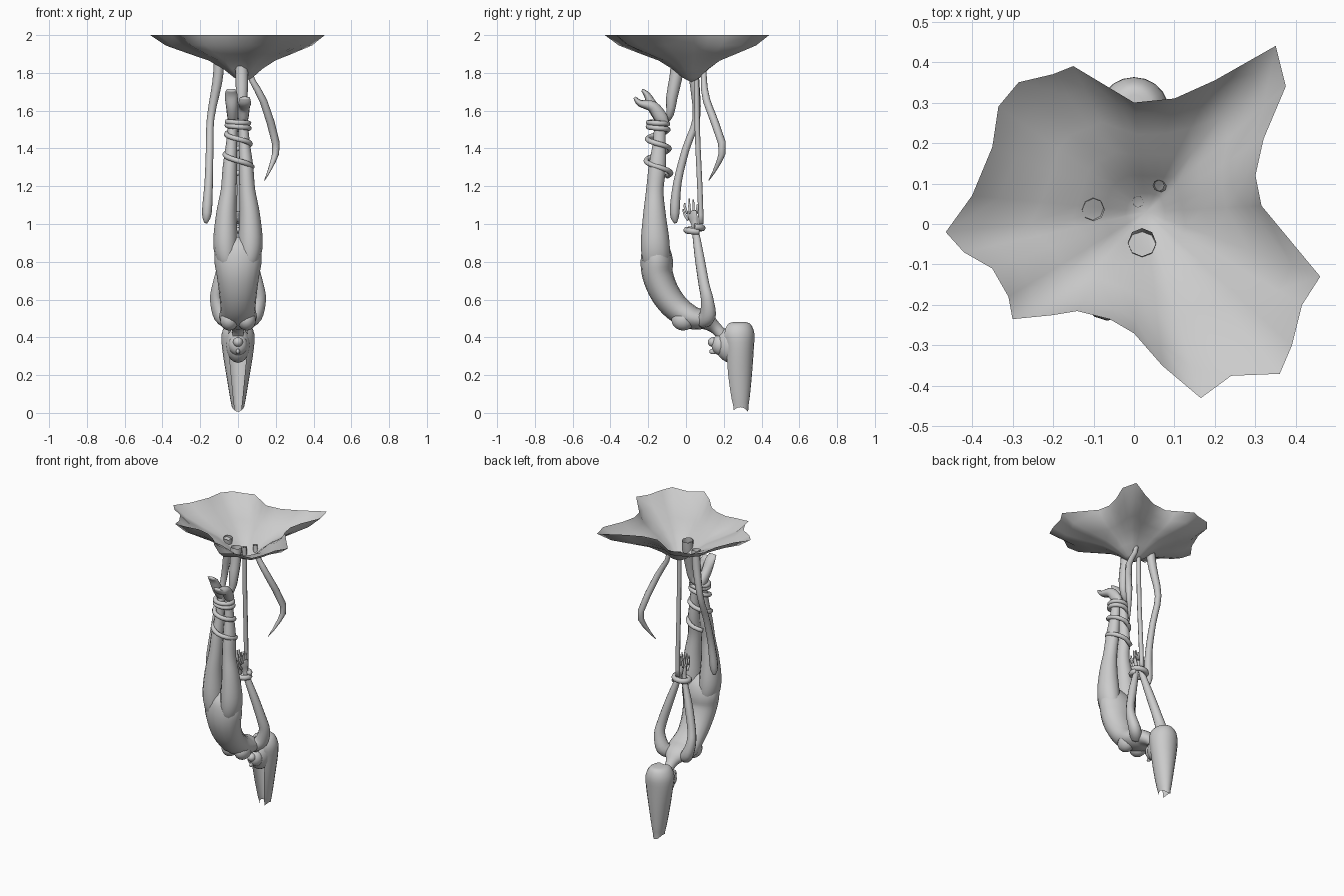
import bpy, bmesh, math
from mathutils import Vector


def smooth_path(pts, steps):
    """Catmull-Rom through points of any dimension."""
    out = []
    n = len(pts)
    for i in range(n - 1):
        a, b, c, d = pts[max(i - 1, 0)], pts[i], pts[i + 1], pts[min(i + 2, n - 1)]
        for k in range(steps):
            t = k / steps
            out.append([0.5 * (2 * q + (r - p) * t + (2 * p - 5 * q + 4 * r - s) * t * t
                               + (3 * q - p - 3 * r + s) * t ** 3)
                        for p, q, r, s in zip(a, b, c, d)])
    return out + [list(pts[-1])]


def finish(name, bm):
    bmesh.ops.recalc_face_normals(bm, faces=bm.faces)
    for f in bm.faces:
        f.smooth = True
    me = bpy.data.meshes.new(name)
    bm.to_mesh(me)
    bm.free()
    ob = bpy.data.objects.new(name, me)
    bpy.context.collection.objects.link(ob)
    return ob


def bridge(bm, rings, closed=True):
    for r0, r1 in zip(rings, rings[1:]):
        n = len(r0)
        for i in range(n if closed else n - 1):
            j = (i + 1) % n
            bm.faces.new((r0[i], r0[j], r1[j], r1[i]))


def loft(name, pts, sides=12, steps=4, cap_start=True):
    """Tube through (x, y, z, side radius, depth radius) points."""
    path = smooth_path([p if len(p) == 5 else (*p, p[3]) for p in pts], steps)
    pos = [Vector(p[:3]) for p in path]
    bm = bmesh.new()
    rings, side = [], Vector((1, 0, 0))
    for i, p in enumerate(path):
        t = (pos[min(i + 1, len(pos) - 1)] - pos[max(i - 1, 0)]).normalized()
        side = (side - t * side.dot(t)).normalized()
        up = t.cross(side)
        rings.append([bm.verts.new(pos[i] + side * max(p[3], .001) * math.cos(a)
                                   + up * max(p[4], .001) * math.sin(a))
                      for a in (math.tau * k / sides for k in range(sides))])
    bridge(bm, rings)
    if cap_start:
        bm.faces.new(rings[0])
    bm.faces.new(rings[-1])
    return finish(name, bm)


def ball(name, loc, rad):
    bm = bmesh.new()
    bmesh.ops.create_uvsphere(bm, u_segments=16, v_segments=10, radius=1)
    for v in bm.verts:
        v.co = Vector([c * r + l for c, r, l in zip(v.co, rad, loc)])
    return finish(name, bm)


# Ragged hanging canopy: rim outline that rounds off towards a low point
rim = [(.35, .44), (.375, .34), (.32, .21), (.30, .12), (.315, .045), (.46, -.13), (.415, -.2),
       (.39, -.3), (.36, -.37), (.24, -.375), (.165, -.43), (.07, -.35), (0, -.27), (-.06, -.235),
       (-.14, -.215), (-.2, -.225), (-.3, -.235), (-.31, -.18), (-.35, -.11), (-.42, -.07),
       (-.465, -.02), (-.4, .07), (-.35, .19), (-.335, .29), (-.285, .35), (-.2, .37),
       (-.15, .39), (-.05, .33), (0, .30), (.1, .31), (.2, .355)]
bm = bmesh.new()
low = Vector((.03, .03))
rings = []
for f, z in [(1, 2), (.87, 1.945), (.65, 1.90), (.45, 1.865), (.28, 1.82), (.14, 1.775)]:
    ring = []
    for p in rim:
        d = Vector(p) - low
        r = f * (d.length * f + .34 * (1 - f))
        ring.append(bm.verts.new((*(low + d.normalized() * r), z)))
    rings.append(ring)
bridge(bm, rings)
tip = bm.verts.new((*low, 1.75))
for i in range(len(rim)):
    bm.faces.new((rings[-1][i], rings[-1][(i + 1) % len(rim)], tip))
finish("canopy", bm)

# Thick vine that winds round the ankles and calves
vine = [(.02, -.045, 1.86, .035), (.02, -.053, 1.78, .034), (.02, -.075, 1.67, .03),
        (.01, -.085, 1.58, .02)]
heights = [1.545, 1.53, 1.50, 1.40, 1.27]
for k in range(1, 34):
    u = k / 8
    i = min(int(u), 3)
    z = heights[i] + (heights[i + 1] - heights[i]) * (u - i)
    a = math.pi + math.tau * u
    r = .05 + .065 * (1.545 - z)
    vine.append((r * 1.12 * math.sin(a), -.148 - r * math.cos(a), z, .014))
loft("ankle_vine", vine, 8, 2, False)

# Loose vines
loft("long_vine", [(-.1, .035, 1.86, .028), (-.11, .045, 1.75, .026), (-.145, .055, 1.56, .02),
                   (-.15, 0, 1.4, .02), (-.155, -.045, 1.22, .022), (-.165, -.06, 1.06, .026),
                   (-.17, -.055, 1.005, .008)], 8, 3, False)
loft("short_vine", [(.06, .095, 1.83, .014), (.075, .095, 1.76, .016), (.135, .11, 1.65, .02),
                    (.2, .19, 1.43, .021), (.185, .175, 1.33, .014), (.14, .12, 1.23, .002)],
     8, 2, False)

# Vine that holds the wrists
loft("wrist_vine", [(.01, .055, 1.82, .014), (.01, .06, 1.5, .014), (.008, .073, 1.2, .014),
                    (.005, .08, 1.0, .014)], 8, 3, False)
coil = []
for k in range(14):
    a = math.pi / 2 + math.tau * k / 12
    coil.append((.047 * math.sin(a), .045 - .042 * math.cos(a), .985 - .002 * k, .017))
loft("wrist_coil", coil, 8, 2)

# Torso and neck
loft("torso", [(0, -.16, .93, .06, .03), (0, -.16, .88, .11, .068), (0, -.155, .81, .125, .085),
               (0, -.15, .73, .113, .082), (0, -.112, .635, .1, .078), (0, -.05, .555, .093, .072),
               (0, .03, .505, .1, .062), (0, .1, .49, .085, .05), (0, .15, .455, .04, .034),
               (0, .185, .42, .03, .03), (0, .21, .39, .03, .03)], 16)

# Head and face
ball("head", (0, .24, .36), (.066, .085, .095))
ball("jaw", (0, .18, .36), (.05, .045, .055))
ball("chin", (0, .145, .375), (.026, .03, .026))
ball("nose", (0, .143, .325), (.01, .02, .014))

# Hair: shell open down the front, falling to the ground
bm = bmesh.new()
rings = []
for z, y, rx, ry in smooth_path([(.48, .28, .03, .04), (.468, .276, .062, .068),
                                 (.42, .275, .086, .087), (.34, .279, .084, .08),
                                 (.2, .28, .062, .069), (.08, .284, .042, .053),
                                 (.03, .287, .032, .042)], 3):
    ring = []
    for k in range(17):
        a = math.radians(-145 + 290 * k / 16)
        drop = .012 * (1 + math.cos(2 * a)) if z < .031 else 0
        ring.append(bm.verts.new((rx * math.sin(a), y + ry * math.cos(a), z - drop)))
    rings.append(ring)
bridge(bm, rings, False)
bm.faces.new(rings[0])
finish("hair", bm)

# Paired limbs
for s, tag in ((-1, "left"), (1, "right")):
    loft(tag + "_leg", [(s * .05, -.155, .74, .02, .03), (s * .058, -.158, .8, .052, .068),
                        (s * .066, -.163, .9, .065, .076), (s * .062, -.167, 1.05, .054, .06),
                        (s * .049, -.165, 1.18, .042, .046), (s * .043, -.152, 1.3, .038, .046),
                        (s * .034, -.142, 1.42, .03, .035), (s * .028, -.138, 1.53, .024, .029),
                        (s * .028, -.135, 1.57, .02, .024)])
    toe_y, toe_z = (-.232, 1.71) if s < 0 else (-.272, 1.67)
    loft(tag + "_foot", [(s * .026, -.105, 1.53, .016, .018), (s * .028, -.13, 1.56, .027, .034),
                         (s * .032, -.175, 1.62, .031, .03),
                         (s * .036, toe_y + .028, toe_z - .03, .034, .018),
                         (s * .036, toe_y, toe_z, .026, .008)])
    loft(tag + "_arm", [(s * .05, .08, .485, .035, .04), (s * .09, .115, .515, .038, .045),
                        (s * .117, .112, .6, .03, .035), (s * .108, .095, .68, .026, .03),
                        (s * .07, .072, .82, .025, .026), (s * .03, .052, .95, .017, .02),
                        (s * .02, .045, 1.0, .013, .02), (s * .018, .035, 1.04, .011, .032),
                        (s * .018, .03, 1.07, .008, .03)])
    for k, (dy, tz) in enumerate([(-.022, 1.11), (-.002, 1.135), (.016, 1.13), (.034, 1.105)]):
        loft(f"{tag}_finger_{k}", [(s * .018, .026 + dy * .9, 1.055, .007),
                                   (s * .016, .02 + dy * 1.2, 1.09, .007),
                                   (s * .018, .02 + dy * 1.2, tz, .004)], 6, 2)
    loft(tag + "_thumb", [(s * .018, .012, 1.02, .008), (s * .016, -.008, 1.05, .007),
                          (s * .016, -.016, 1.08, .004)], 6, 2)
    ball(tag + "_chest", (s * .046, -.015, .492), (.05, .062, .056))
